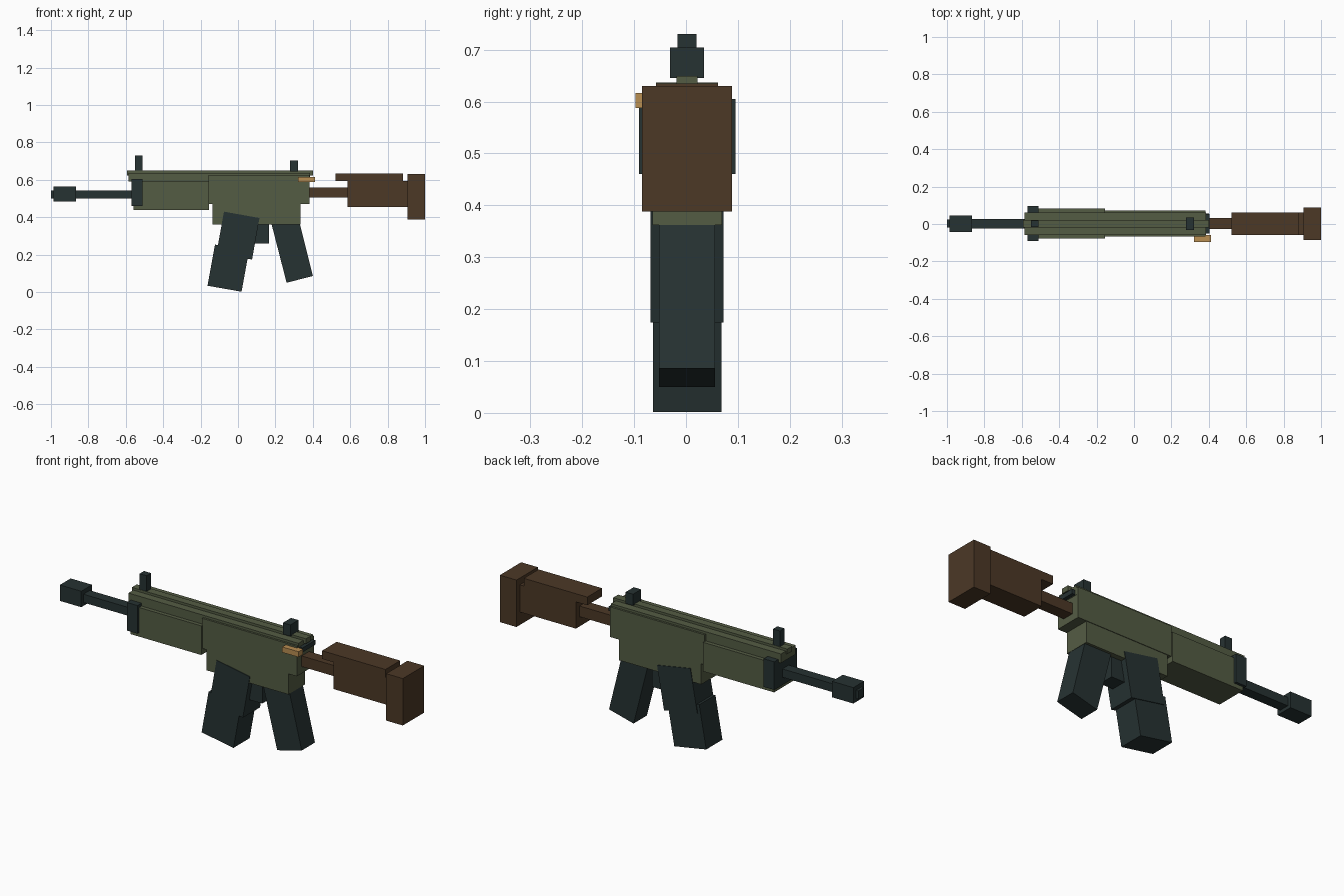
import bpy, bmesh

if "Cube" in bpy.data.objects:
    bpy.data.objects.remove(bpy.data.objects["Cube"])

CY = 0.002  # centre line of the body


def material(name, rgb):
    m = bpy.data.materials.new(name)
    lin = [((c / 255 + 0.055) / 1.055) ** 2.4 for c in rgb]
    m.diffuse_color = (*lin, 1)
    m.use_nodes = True
    m.node_tree.nodes["Principled BSDF"].inputs["Base Color"].default_value = m.diffuse_color
    return m


GREEN = material("olive green", (84, 92, 68))
DARK = material("dark gunmetal", (38, 50, 50))
BROWN = material("dark brown", (76, 56, 38))
TAN = material("tan brass", (185, 142, 82))


def prism(name, profile, y0, y1, mat):
    """Extrude an x-z outline from y0 to y1."""
    bm = bmesh.new()
    face = bm.faces.new([bm.verts.new((x, y0, z)) for x, z in profile])
    ext = bmesh.ops.extrude_face_region(bm, geom=[face])
    verts = [v for v in ext["geom"] if isinstance(v, bmesh.types.BMVert)]
    bmesh.ops.translate(bm, verts=verts, vec=(0, y1 - y0, 0))
    bmesh.ops.recalc_face_normals(bm, faces=bm.faces)
    me = bpy.data.meshes.new(name)
    bm.to_mesh(me)
    bm.free()
    me.materials.append(mat)
    ob = bpy.data.objects.new(name, me)
    bpy.context.collection.objects.link(ob)
    return ob


def box(name, x0, x1, z0, z1, half, mat):
    return prism(name, [(x0, z0), (x1, z0), (x1, z1), (x0, z1)],
                 CY - half, CY + half, mat)


# Barrel and muzzle
box("muzzle_tip", -1.0, -0.98, 0.50, 0.543, 0.022, DARK)
box("muzzle_block", -0.987, -0.865, 0.483, 0.565, 0.044, DARK)
box("barrel", -0.87, -0.55, 0.50, 0.543, 0.026, DARK)
box("front_band", -0.57, -0.51, 0.46, 0.605, 0.093, DARK)

# Green body
box("handguard", -0.56, -0.155, 0.44, 0.59, 0.08, GREEN)
box("top_cover", -0.585, 0.385, 0.59, 0.637, 0.06, GREEN)
box("top_rail", -0.593, 0.40, 0.623, 0.649, 0.02, GREEN)
box("upper_receiver", -0.157, 0.383, 0.47, 0.625, 0.07, GREEN)
box("lower_receiver", -0.135, 0.333, 0.362, 0.475, 0.067, GREEN)

# Sights and handle
box("front_sight", -0.55, -0.51, 0.645, 0.73, 0.018, DARK)
box("rear_sight", 0.278, 0.32, 0.645, 0.704, 0.033, DARK)
box("rear_plate", 0.33, 0.403, 0.592, 0.615, 0.052, DARK)
prism("charging_handle", [(0.32, 0.588), (0.413, 0.588), (0.413, 0.616), (0.32, 0.616)],
      -0.097, -0.06, TAN)

# Magazine, grip and trigger
prism("magazine_upper", [(-0.075, 0.43), (0.115, 0.396), (0.075, 0.174), (-0.115, 0.208)],
      CY - 0.07, CY + 0.07, DARK)
prism("magazine_lower", [(-0.123, 0.254), (0.059, 0.222), (0.019, 0.002), (-0.163, 0.034)],
      CY - 0.066, CY + 0.066, DARK)
prism("grip", [(0.17, 0.40), (0.322, 0.40), (0.40, 0.086), (0.26, 0.05)],
      CY - 0.054, CY + 0.054, DARK)
box("trigger", 0.07, 0.165, 0.26, 0.37, 0.04, DARK)

# Stock
box("stock_tube", 0.37, 0.59, 0.505, 0.56, 0.03, BROWN)
box("stock_body", 0.585, 0.91, 0.455, 0.595, 0.06, BROWN)
box("cheek_rest", 0.52, 0.882, 0.593, 0.635, 0.06, BROWN)
box("butt_plate", 0.905, 1.0, 0.388, 0.63, 0.087, BROWN)
